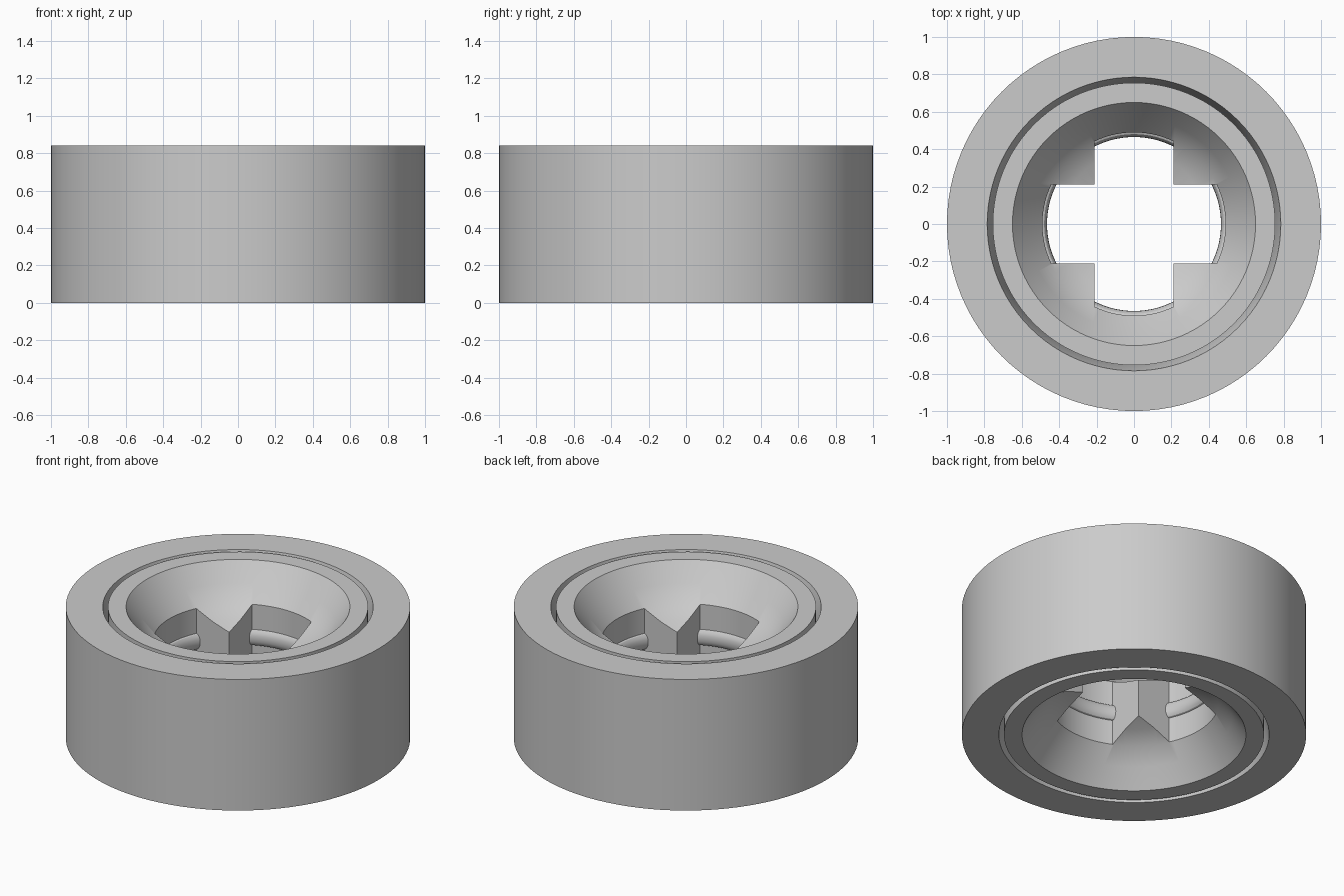
import bpy
import bmesh
import math

HEIGHT = 0.84
MID = HEIGHT / 2
SEGMENTS = 96

if "Cube" in bpy.data.objects:
    bpy.data.objects.remove(bpy.data.objects["Cube"], do_unlink=True)

grey = bpy.data.materials.new("light_grey")
grey.use_nodes = True
grey.diffuse_color = (0.6, 0.6, 0.6, 1)
grey.node_tree.nodes["Principled BSDF"].inputs["Base Color"].default_value = (0.6, 0.6, 0.6, 1)


def add_object(name, bm):
    bmesh.ops.recalc_face_normals(bm, faces=bm.faces)
    mesh = bpy.data.meshes.new(name)
    bm.to_mesh(mesh)
    bm.free()
    mesh.materials.append(grey)
    obj = bpy.data.objects.new(name, mesh)
    bpy.context.collection.objects.link(obj)
    return obj


def lathe(name, profile):
    """Revolve a closed (radius, z) loop around the z axis."""
    bm = bmesh.new()
    rings = []
    for i in range(SEGMENTS):
        a = 2 * math.pi * i / SEGMENTS
        rings.append([bm.verts.new((r * math.cos(a), r * math.sin(a), z)) for r, z in profile])
    n = len(profile)
    for i in range(SEGMENTS):
        here, after = rings[i], rings[(i + 1) % SEGMENTS]
        for j in range(n):
            k = (j + 1) % n
            bm.faces.new((here[j], after[j], after[k], here[k]))
    return add_object(name, bm)


def mirrored(half):
    """Add the lower half of a profile, given its upper half as (radius, depth)."""
    upper = [(r, HEIGHT - d) for r, d in half]
    return upper + [(r, HEIGHT - z) for r, z in reversed(upper)]


def cross_prism(name, half_width, reach):
    """Plus-shaped prism passing through the whole wheel."""
    w = half_width
    quarter = [(reach, -w), (reach, w), (w, w)]
    bm = bmesh.new()
    outline = []
    for q in range(4):
        c, s = round(math.cos(q * math.pi / 2)), round(math.sin(q * math.pi / 2))
        outline += [bm.verts.new((x * c - y * s, x * s + y * c, -0.2)) for x, y in quarter]
    face = bm.faces.new(outline)
    new = bmesh.ops.extrude_face_region(bm, geom=[face])["geom"]
    tops = [v for v in new if isinstance(v, bmesh.types.BMVert)]
    bmesh.ops.translate(bm, verts=tops, vec=(0, 0, HEIGHT + 0.4))
    return add_object(name, bm)


def boolean(target, tool, operation):
    mod = target.modifiers.new("cut", 'BOOLEAN')
    mod.object = tool
    mod.operation = operation
    mod.solver = 'EXACT'
    graph = bpy.context.evaluated_depsgraph_get()
    target.data = bpy.data.meshes.new_from_object(target.evaluated_get(graph))
    target.modifiers.clear()
    bpy.data.objects.remove(tool, do_unlink=True)


# Tyre with chamfered inner lips
tyre = lathe("tyre", mirrored([(1.0, 0), (0.785, 0), (0.755, 0.12)]))

# Rim with a bowl on both sides
rim = lathe("rim", mirrored([(0.755, 0), (0.65, 0), (0.568, 0.113), (0.49, 0.21),
                             (0.39, 0.262), (0.297, 0.30), (0.25, 0.315)]))

# Cross-shaped axle hole whose round ends carry a rounded ridge
ridge = [(0.49 - 0.025 * math.sin(t * math.pi / 8), MID + 0.05 * math.cos(t * math.pi / 8))
         for t in range(9)]
hole = lathe("hole_cutter", [(0.01, HEIGHT + 0.1), (0.49, HEIGHT + 0.1)] + ridge
             + [(0.49, -0.1), (0.01, -0.1)])
plug = lathe("plug", [(0.1, HEIGHT + 0.1), (0.1, -0.1), (0.005, -0.1), (0.005, HEIGHT + 0.1)])
boolean(hole, plug, 'UNION')
boolean(hole, cross_prism("cross_cutter", 0.21, 0.6), 'INTERSECT')
hole.hide_render = True
boolean(rim, hole, 'DIFFERENCE')

# Smooth round surfaces, keep edges crisp
for obj in (tyre, rim):
    bpy.ops.object.select_all(action='DESELECT')
    obj.select_set(True)
    bpy.context.view_layer.objects.active = obj
    bpy.ops.object.shade_smooth_by_angle(angle=math.radians(30))
